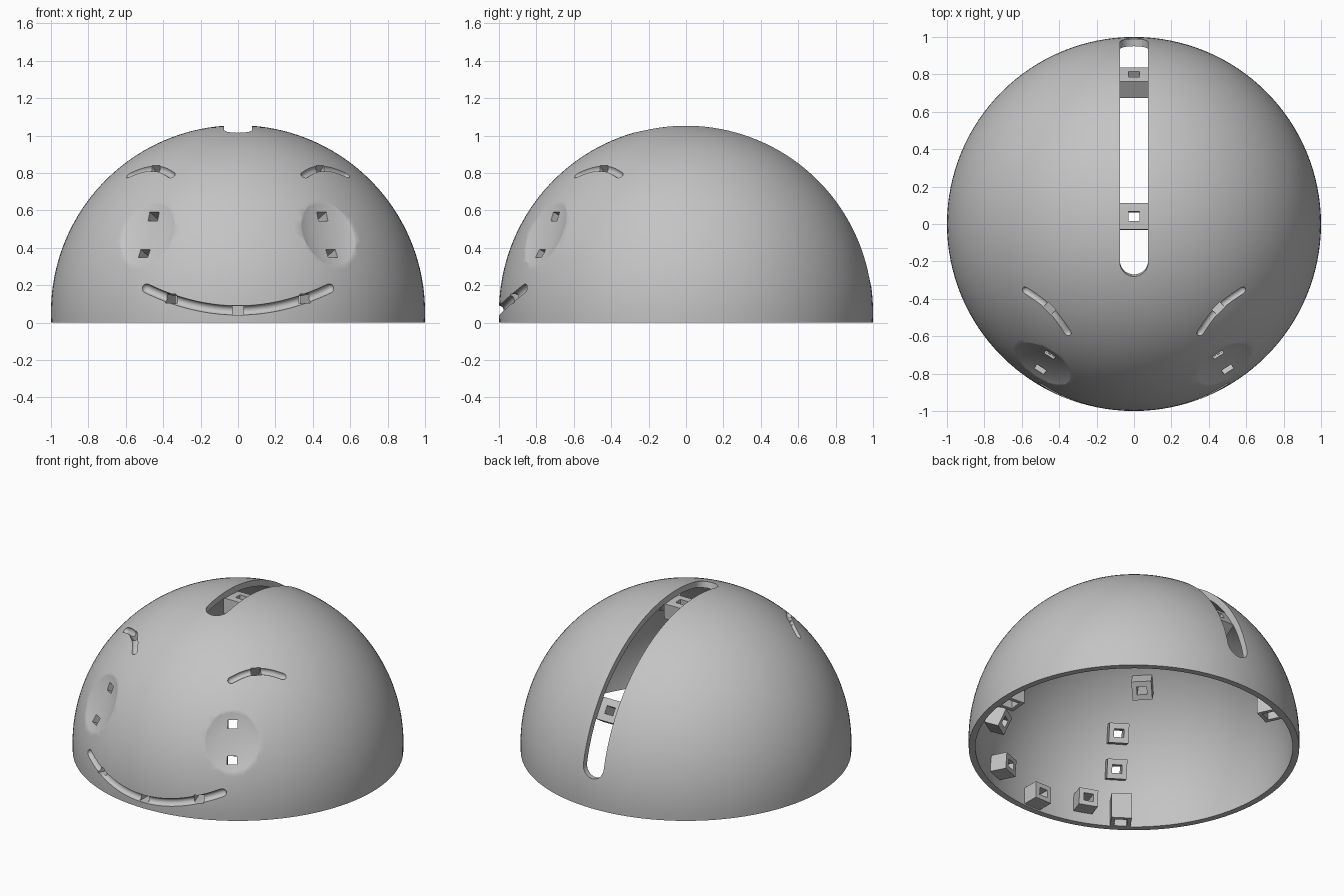
import bpy, bmesh, math
from mathutils import Vector, Matrix

if "Cube" in bpy.data.objects:
    bpy.data.objects.remove(bpy.data.objects["Cube"])

CENTRE = Vector((0, 0, 0.055))      # centre of the dome's sphere
OUTER, INNER = 1.0, 0.96


def make_object(name, bm, helper=False):
    bmesh.ops.recalc_face_normals(bm, faces=bm.faces)
    mesh = bpy.data.meshes.new(name)
    bm.to_mesh(mesh)
    bm.free()
    obj = bpy.data.objects.new(name, mesh)
    bpy.context.collection.objects.link(obj)
    obj.hide_render = helper
    return obj


def frame(direction, radius=0.0):
    """Local z points outward from the sphere centre, local y points up."""
    d = Vector(direction).normalized()
    return Matrix.Translation(CENTRE + d * radius) @ d.to_track_quat('Z', 'Y').to_matrix().to_4x4()


def box(bm, matrix, low, high):
    low, high = Vector(low), Vector(high)
    size = Matrix.Diagonal((*(high - low), 1))
    bmesh.ops.create_cube(bm, size=1, matrix=matrix @ Matrix.Translation((low + high) / 2) @ size)


def loft(bm, sections):
    rings = [[bm.verts.new(p) for p in s] for s in sections]
    n = len(rings[0])
    for a, b in zip(rings, rings[1:]):
        for i in range(n):
            j = (i + 1) % n
            bm.faces.new((a[i], a[j], b[j], b[i]))
    bm.faces.new(rings[0])
    bm.faces.new(rings[-1])


def groove(bm, path, radius, sides=16):
    """Round tube along a path, closed with rounded ends."""
    sections = []
    stops = [(0, a) for a in (-85, -60, -30)] + [(i, 0) for i in range(len(path))]
    stops += [(len(path) - 1, a) for a in (30, 60, 85)]
    for i, angle in stops:
        tangent = (path[min(i + 1, len(path) - 1)] - path[max(i - 1, 0)]).normalized()
        out = (path[i] - CENTRE).normalized()
        out = (out - tangent * out.dot(tangent)).normalized()
        side = tangent.cross(out)
        a = math.radians(angle)
        mid, r = path[i] + tangent * radius * math.sin(a), radius * math.cos(a)
        sections.append([mid + (out * math.cos(t) + side * math.sin(t)) * r
                         for t in (math.tau * k / sides for k in range(sides))])
    loft(bm, sections)


def slot(bm, floor, half=0.075, start=math.radians(8), end=math.radians(106.3)):
    """Round-ended slot running over the top to the back."""
    caps = [half * (1 - math.cos(math.radians(a))) for a in (6, 20, 35, 50, 65, 80, 90)]
    angles = [start + s for s in caps]
    steps = 40
    angles += [start + half + (end - start - 2 * half) * k / steps for k in range(1, steps)]
    angles += [end - s for s in reversed(caps)]
    sections = []
    for a in angles:
        s = min(a - start, end - a, half)
        w = math.sqrt(half ** 2 - (half - s) ** 2)
        d = Vector((0, math.cos(a), math.sin(a)))
        sections.append([CENTRE + d * r + Vector((x, 0, 0))
                         for x, r in ((-w, floor), (w, floor), (w, 1.1), (-w, 1.1))])
    loft(bm, sections)


def boolean(obj, tool, operation):
    mod = obj.modifiers.new(operation, 'BOOLEAN')
    mod.operation, mod.object, mod.solver = operation, tool, 'EXACT'
    graph = bpy.context.evaluated_depsgraph_get()
    mesh = bpy.data.meshes.new_from_object(obj.evaluated_get(graph))
    obj.modifiers.clear()
    obj.data = mesh
    bpy.data.objects.remove(tool)


def on_sphere(x, z):
    h = z - CENTRE.z
    return Vector((x, -math.sqrt(1 - x * x - h * h), z))


# Hollow dome turned from its wall profile
bm = bmesh.new()
profile = []
for radius, order in ((OUTER, 1), (INNER, -1)):
    low = -math.asin(CENTRE.z / radius)
    arc = [low + (math.pi / 2 - low) * k / 40 for k in range(41)]
    profile += [CENTRE + Vector((radius * math.cos(a), 0, radius * math.sin(a))) for a in arc[::order]]
verts = [bm.verts.new(p) for p in profile]
edges = [bm.edges.new((a, b)) for a, b in zip(verts, verts[1:] + verts[:1])
         if not (a is verts[40])]
bmesh.ops.spin(bm, geom=verts + edges, cent=(0, 0, 0), axis=(0, 0, 1), angle=math.tau, steps=128)
bmesh.ops.remove_doubles(bm, verts=bm.verts, dist=0.0005)
dome = make_object("dome_shell", bm)

# Directions of the features
eye_dirs = [Vector((s * 0.49, -0.76, 0.425)) for s in (-1, 1)]
mouth_path = [on_sphere(x, 0.065 + 0.118 * (x / 0.49) ** 2)
              for x in (0.49 * k / 16 for k in range(-16, 17))]


def brow_point(side, t):
    z = 0.824 - 0.036 * t * t
    r = math.sqrt(1 - (z - CENTRE.z) ** 2)
    a = math.radians(45 + 13.5 * t)
    return Vector((side * r * math.sin(a), -r * math.cos(a), z))


# Sockets: (frame, offset up, half width, half height)
sockets = [(frame(d), off, 0.06, 0.06) for d in eye_dirs for off in (-0.109, 0.109)]
sockets += [(frame(on_sphere(x, z) - CENTRE), 0, 0.06, 0.055)
            for x, z in ((-0.36, 0.129), (0, 0.065), (0.36, 0.129))]
sockets += [(frame(brow_point(s, 0) - CENTRE), 0, 0.06, 0.06) for s in (-1, 1)]
sockets += [(frame((0, math.cos(a), math.sin(a))), 0, 0.085, 0.07)
            for a in (math.radians(33), math.radians(87.5))]
rim_frames = [Matrix.Rotation(math.radians(a), 4, 'Z') for a in (115, 235, 355)]

# Open the slot right through the wall
bm = bmesh.new()
slot(bm, 0.8)
boolean(dome, make_object("slot_cutter", bm, True), 'DIFFERENCE')

# Add the square sockets inside
bm = bmesh.new()
for m, off, w, h in sockets:
    box(bm, m, (-w, off - h, 0.85), (w, off + h, 0.955 if off else 0.975))
for m in rim_frames:
    box(bm, m, (0.85, -0.062, 0), (0.975, 0.062, 0.17))
boolean(dome, make_object("socket_blocks", bm, True), 'UNION')

# Carve the mouth, brows, eye hollows and slot floor
bm = bmesh.new()
groove(bm, mouth_path, 0.025)
for s in (-1, 1):
    groove(bm, [brow_point(s, k / 8) for k in range(-8, 9)], 0.021)
for d in eye_dirs:
    bmesh.ops.create_uvsphere(bm, u_segments=96, v_segments=48, radius=1,
                              matrix=frame(d, 1.025) @ Matrix.Diagonal((0.215, 0.27, 0.06, 1)))
slot(bm, 0.955)
boolean(dome, make_object("face_cutter", bm, True), 'DIFFERENCE')

# Pierce the socket holes
bm = bmesh.new()
for m, off, w, h in sockets:
    box(bm, m, (-0.03, off - 0.025, 0.8), (0.03, off + 0.025, 1.05))
for m in rim_frames:
    box(bm, m, (0.875, -0.038, -0.1), (0.95, 0.038, 0.12))
boolean(dome, make_object("hole_cutter", bm, True), 'DIFFERENCE')

# Grey material and shading
grey = bpy.data.materials.new("plain grey")
grey.use_nodes = True
grey.diffuse_color = (0.55, 0.55, 0.55, 1)
grey.node_tree.nodes["Principled BSDF"].inputs["Base Color"].default_value = grey.diffuse_color
dome.data.materials.clear()
dome.data.materials.append(grey)
dome.data.polygons.foreach_set("material_index", [0] * len(dome.data.polygons))
bpy.ops.object.select_all(action='DESELECT')
dome.select_set(True)
bpy.context.view_layer.objects.active = dome
bpy.ops.object.shade_smooth_by_angle(angle=math.radians(30))
